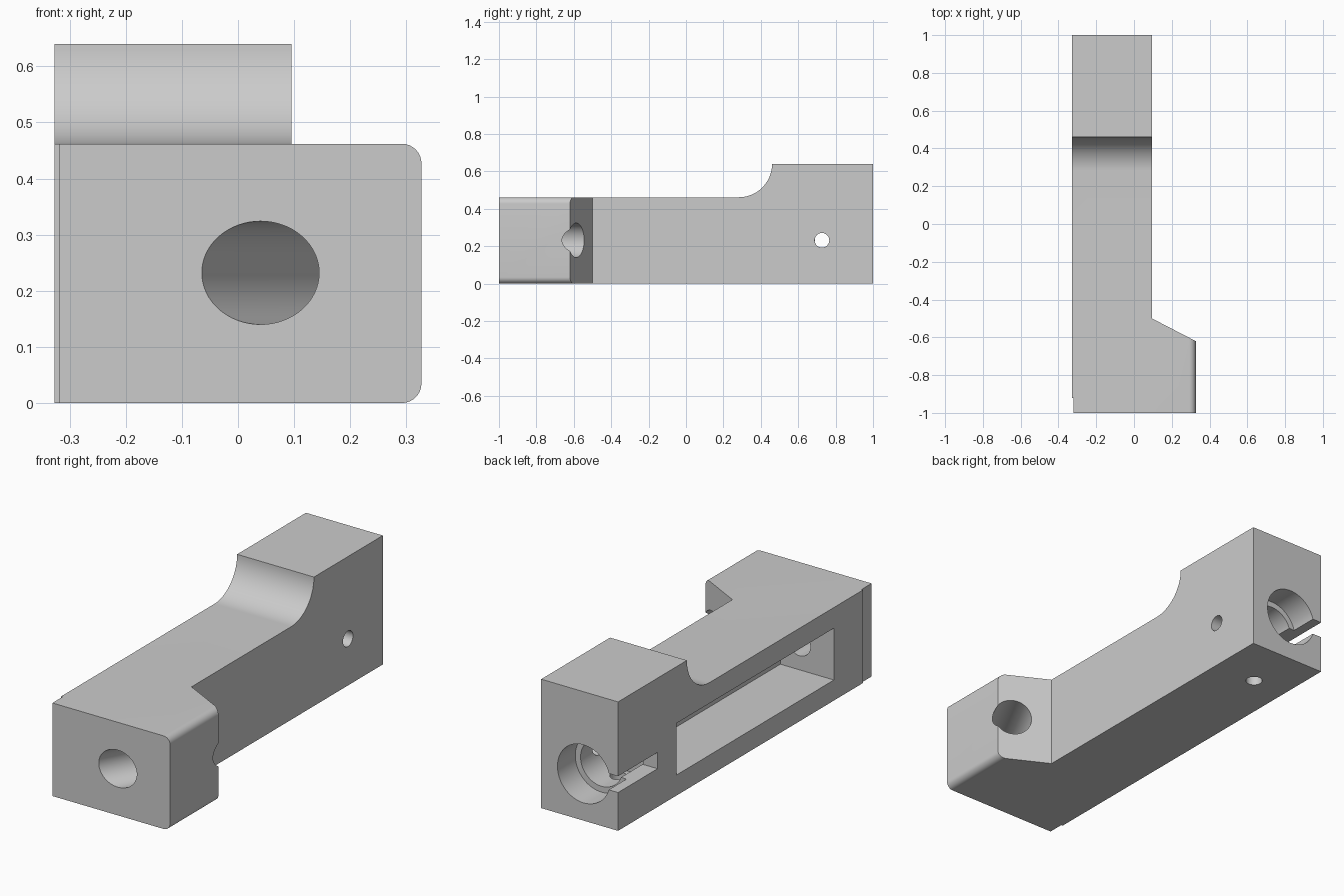
import bpy, bmesh, math
from mathutils import Vector

cube = bpy.data.objects.get("Cube")
if cube:
    bpy.data.objects.remove(cube, do_unlink=True)

LEFT, SIDE, RIGHT = -0.327, 0.095, 0.327   # body and flange limits in x
AXIS_X, AXIS_Z = -0.138, 0.232             # axis of the stepped bore
DECK, TOP = 0.462, 0.64                    # arm and head heights

grey = bpy.data.materials.new("plain grey")
grey.use_nodes = True
colour = (0.6, 0.6, 0.6, 1)
grey.diffuse_color = colour
grey.node_tree.nodes["Principled BSDF"].inputs["Base Color"].default_value = colour


def prism(name, points, offset):
    """Extrude a closed outline along an offset vector."""
    bm = bmesh.new()
    face = bm.faces.new([bm.verts.new(p) for p in points])
    new = bmesh.ops.extrude_face_region(bm, geom=[face])["geom"]
    verts = [g for g in new if isinstance(g, bmesh.types.BMVert)]
    bmesh.ops.translate(bm, verts=verts, vec=offset)
    bmesh.ops.recalc_face_normals(bm, faces=bm.faces)
    mesh = bpy.data.meshes.new(name)
    bm.to_mesh(mesh)
    bm.free()
    mesh.materials.append(grey)
    obj = bpy.data.objects.new(name, mesh)
    bpy.context.collection.objects.link(obj)
    return obj


def box(name, low, high):
    (x0, y0, z0), (x1, y1, z1) = low, high
    return prism(name, [(x0, y0, z0), (x1, y0, z0), (x1, y1, z0), (x0, y1, z0)],
                 (0, 0, z1 - z0))


def rod(name, start, end, radius, sides=64):
    start, end = Vector(start), Vector(end)
    turn = (end - start).to_track_quat("Z", "Y")
    ring = []
    for i in range(sides):
        a = 2 * math.pi * i / sides
        ring.append(start + turn @ Vector((radius * math.cos(a), radius * math.sin(a), 0)))
    return prism(name, ring, end - start)


def cut(target, cutter):
    cutter.hide_render = True
    mod = target.modifiers.new(cutter.name, "BOOLEAN")
    mod.operation = "DIFFERENCE"
    mod.solver = "EXACT"
    mod.object = cutter
    bpy.context.view_layer.objects.active = target
    bpy.ops.object.modifier_apply(modifier=mod.name)
    bpy.data.objects.remove(cutter, do_unlink=True)


# Side profile with the concave sweep up to the head
radius = TOP - DECK
profile = [(-1, 0), (1, 0), (1, TOP), (0.46, TOP)]
for i in range(1, 25):
    a = math.pi / 2 * i / 24
    profile.append((0.46 - radius + radius * math.cos(a), TOP - radius * math.sin(a)))
profile.append((-1, DECK))
body = prism("clamp_arm", [(LEFT, y, z) for y, z in profile], (RIGHT - LEFT, 0, 0))

# Trim the long side, leaving the flange with its sloping shoulder
cut(body, prism("side_trim", [(SIDE, -0.5, -0.1), (RIGHT, -0.62, -0.1), (0.5, -0.709, -0.1),
                              (0.5, 1.1, -0.1), (SIDE, 1.1, -0.1)], (0, 0, 1)))

# Round the outer flange edges
bm = bmesh.new()
bm.from_mesh(body.data)
edges = [e for e in bm.edges if all(abs(v.co.x - RIGHT) < 0.001 for v in e.verts)
         and abs(e.verts[0].co.y - e.verts[1].co.y) > 0.1]
bmesh.ops.bevel(bm, geom=edges, offset=0.035, segments=8, profile=0.5, affect="EDGES")
bm.to_mesh(body.data)
bm.free()

# Shallow relief at the front of the flat side
cut(body, box("front_relief", (-0.5, -1.1, -0.1), (-0.319, -0.92, 0.7)))

# Long pocket in the flat side
cut(body, box("long_pocket", (-0.5, -0.693, 0.102), (-0.033, 0.54, 0.359)))

# Angled hole from the front face through the shoulder
start, end = Vector((0.04, -1, AXIS_Z)), Vector((0.264, -0.586, AXIS_Z))
way = end - start
cut(body, rod("angled_hole", start - way, end + way, 0.092))

# Stepped bore from the back, reaching the blind hole beyond the pocket
for y_end, r in ((0.86, 0.144), (0.66, 0.115), (0.4, 0.06)):
    cut(body, rod("bore_step", (AXIS_X, 1.1, AXIS_Z), (AXIS_X, y_end, AXIS_Z), r))
cut(body, rod("blind_hole", (AXIS_X, -0.5, AXIS_Z), (AXIS_X, -0.86, AXIS_Z), 0.06))

# Slot from the bore to the flat side, then the cross pin holes
cut(body, box("clamp_slot", (-0.5, 0.69, 0.19), (AXIS_X, 1.1, 0.271)))
cut(body, rod("side_pin_hole", (0.3, 0.727, AXIS_Z), (AXIS_X, 0.727, AXIS_Z), 0.039, 40))
cut(body, rod("bottom_pin_hole", (AXIS_X, 0.727, -0.1), (AXIS_X, 0.727, AXIS_Z), 0.039, 40))

bpy.ops.object.select_all(action="DESELECT")
body.select_set(True)
bpy.context.view_layer.objects.active = body
bpy.ops.object.shade_smooth_by_angle(angle=math.radians(30))
